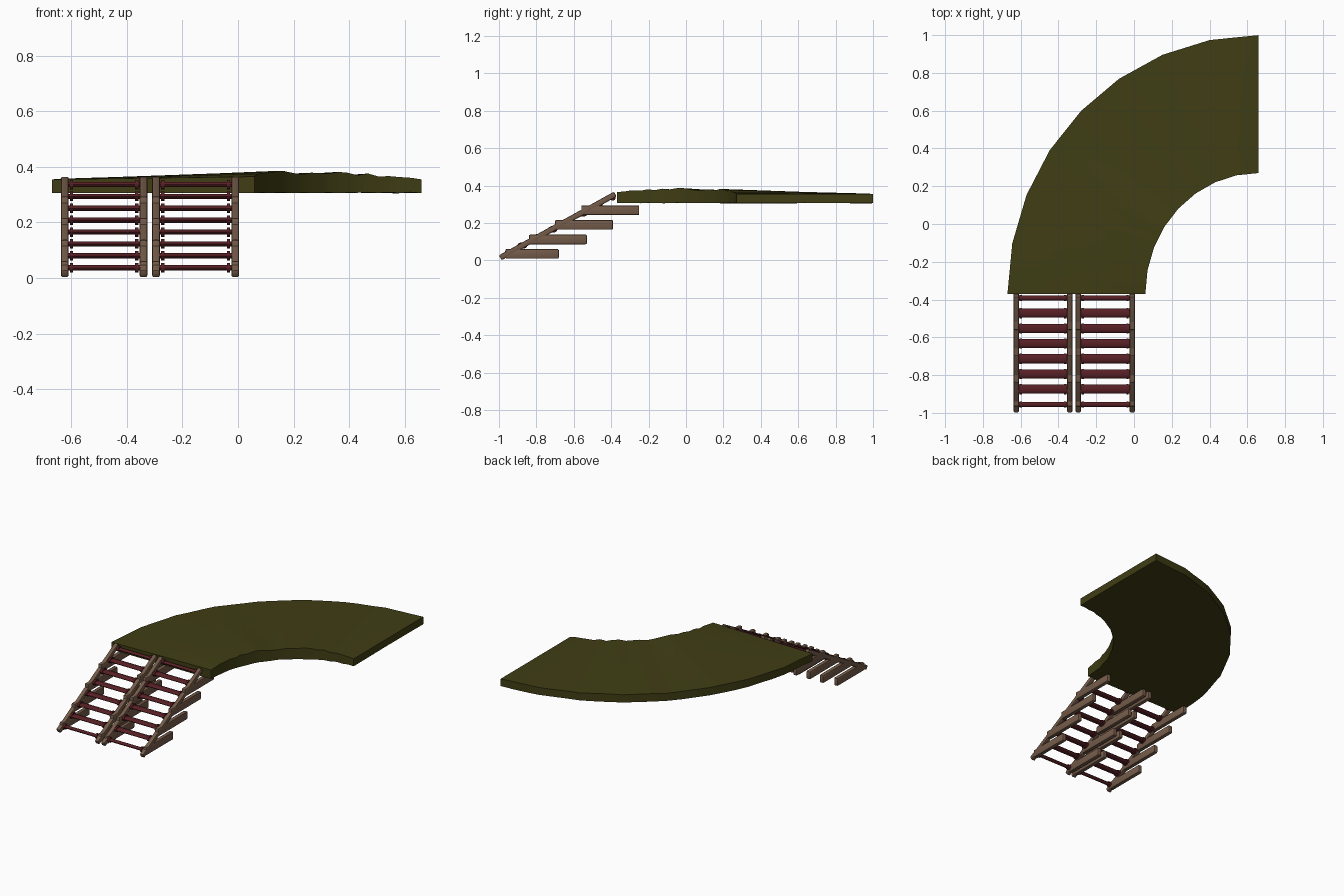
import bpy, bmesh, math, random
from mathutils import Matrix, Vector

if "Cube" in bpy.data.objects:
    bpy.data.objects.remove(bpy.data.objects["Cube"])

random.seed(4)

def material(name, rgb):
    m = bpy.data.materials.new(name)
    m.diffuse_color = (*rgb, 1)
    m.use_nodes = True
    m.node_tree.nodes["Principled BSDF"].inputs["Base Color"].default_value = m.diffuse_color
    return m

GREEN = material("mossy green", (0.050, 0.047, 0.007))
WOOD = material("brown wood", (0.175, 0.105, 0.067))
RED = material("dark red", (0.095, 0.014, 0.018))

def finish(name, bm, mat, smooth=True):
    bmesh.ops.recalc_face_normals(bm, faces=bm.faces)
    me = bpy.data.meshes.new(name)
    bm.to_mesh(me)
    bm.free()
    me.materials.append(mat)
    ob = bpy.data.objects.new(name, me)
    bpy.context.collection.objects.link(ob)
    if smooth:
        bpy.ops.object.select_all(action='DESELECT')
        ob.select_set(True)
        bpy.context.view_layer.objects.active = ob
        bpy.ops.object.shade_smooth_by_angle(angle=math.radians(40))
    return ob

def beam(name, x, a, b, width, height):
    """Rounded timber running from a=(y,z) to b=(y,z)."""
    (ay, az), (by, bz) = a, b
    length = math.hypot(by - ay, bz - az)
    bm = bmesh.new()
    bmesh.ops.create_cube(bm, size=1, matrix=Matrix.Diagonal((width, length, height, 1)))
    bmesh.ops.bevel(bm, geom=bm.edges[:], offset=0.007, segments=2, profile=0.5, affect='EDGES')
    tilt = math.atan2(bz - az, by - ay)
    bm.transform(Matrix.Translation((x, (ay + by) / 2, (az + bz) / 2)) @ Matrix.Rotation(tilt, 4, 'X'))
    return finish(name, bm, WOOD)

def rod(bm, x, y, z, length, ry, rz, sides=10):
    """Oval bar lying along x."""
    m = (Matrix.Translation((x, y, z)) @ Matrix.Diagonal((1, ry, rz, 1))
         @ Matrix.Rotation(math.pi / 2, 4, 'Y'))
    bmesh.ops.create_cone(bm, cap_ends=True, segments=sides, radius1=1, radius2=1,
                          depth=length, matrix=m)

# Curved, uneven platform: a quarter ring swept around its near right corner
CHORDS, SUB, ACROSS = 8, 3, 7
STEPS = CHORDS * SUB

def ring_point(i, u):
    def at(k):
        a = k / CHORDS * math.pi / 2
        return Vector((0.66 - (1.33 - 0.73 * u) * math.cos(a),
                       -0.37 + (1.37 - 0.73 * u) * math.sin(a)))
    k, f = divmod(i, SUB)
    return at(k).lerp(at(min(k + 1, CHORDS)), f / SUB)

bm = bmesh.new()
loops = []
for i in range(STEPS + 1):
    t = i / STEPS
    hump = math.sin(math.pi * t) ** 0.6 if 0 < t < 1 else 0
    lump = random.uniform(-0.007, 0.004)
    loop = []
    for j in range(ACROSS):
        u = j / (ACROSS - 1)
        p = ring_point(i, u)
        z = 0.355 + 0.010 * u * (1 - t) + hump * (0.004 + 0.018 * u + lump * (0.3 + u))
        loop.append(bm.verts.new((p.x, p.y, z)))
    for u in (1, 0.5, 0):
        p = ring_point(i, u)
        loop.append(bm.verts.new((p.x, p.y, 0.307 + random.uniform(-0.002, 0.002))))
    loops.append(loop)
for a, b in zip(loops, loops[1:]):
    n = len(a)
    for j in range(n):
        bm.faces.new((a[j], a[(j + 1) % n], b[(j + 1) % n], b[j]))
bm.faces.new(loops[0])
bm.faces.new(loops[-1])
finish("curved_platform", bm, GREEN)

# Two identical stair ramps side by side
START, END = (-0.993, 0.014), (-0.378, 0.354)
BLOCKS = [(-0.965, -0.68, 0.035), (-0.84, -0.53, 0.112),
          (-0.70, -0.39, 0.190), (-0.56, -0.25, 0.268)]
for side, (left, right) in (("left", (-0.623, -0.340)), ("right", (-0.295, -0.010))):
    # Sloping rails with level support blocks behind each
    for x in (left, right):
        beam(side + "_ramp_rail", x, START, END, 0.028, 0.030)
        for y0, y1, z in BLOCKS:
            beam(side + "_support_block", x, (y0, z), (y1, z), 0.028, 0.052)
    # Flattened red rungs with collars at both ends
    bm = bmesh.new()
    mid, span = (left + right) / 2, right - left
    for k in range(8):
        y, z = -0.955 + 0.0805 * k, 0.037 + 0.0428 * k
        depth = 0.013 if k in (0, 7) else 0.024
        rod(bm, mid, y, z, span - 0.02, depth, 0.010)
        for s in (-1, 1):
            rod(bm, mid + s * (span / 2 - 0.024), y, z, 0.012, depth + 0.003, 0.018)
    finish(side + "_rungs", bm, RED)
